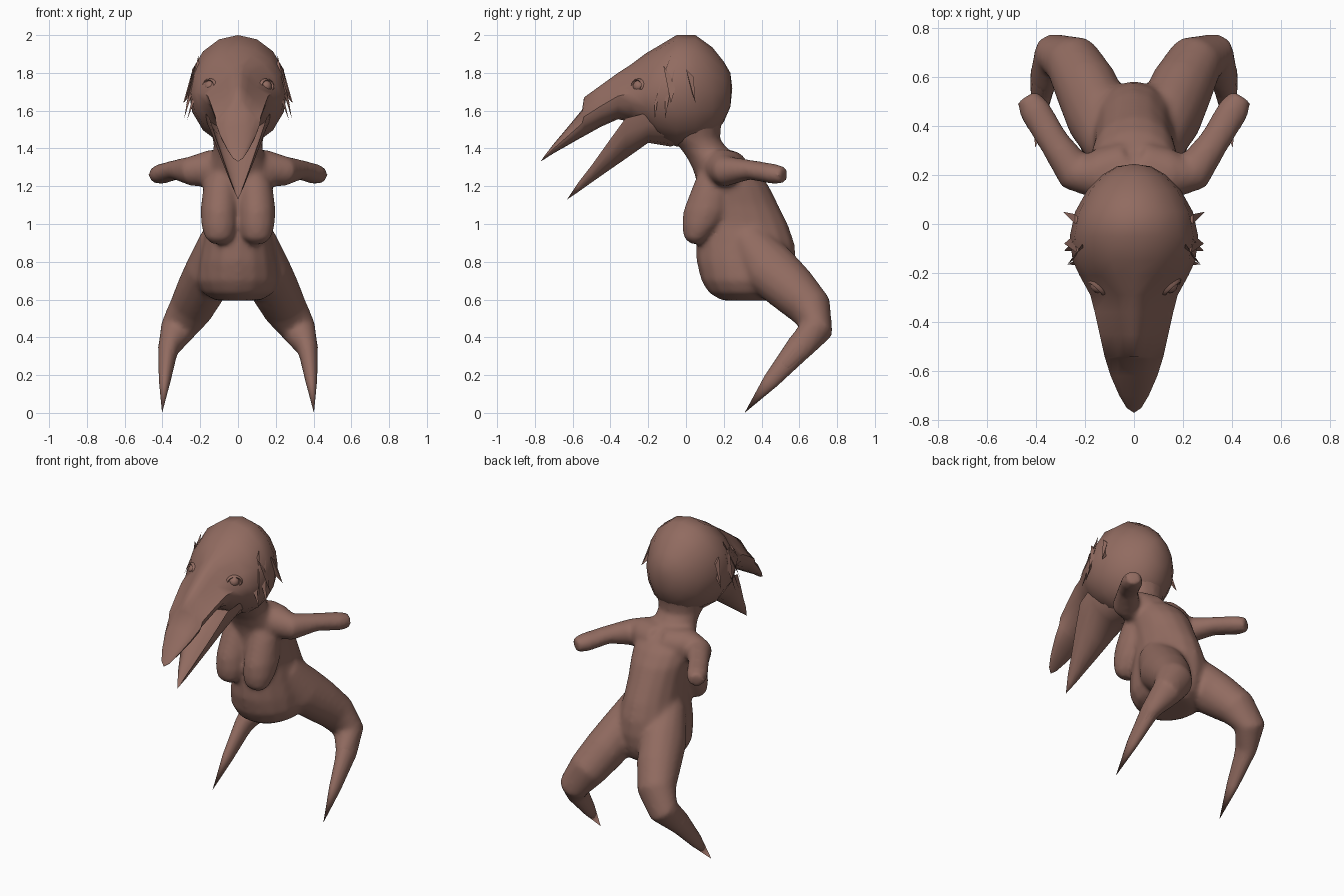
import bpy, bmesh, math
from mathutils import Vector

SIDES = 16
skin = bpy.data.materials.new("brown_skin")
skin.diffuse_color = (0.285, 0.148, 0.118, 1)


def select(obs):
    bpy.ops.object.select_all(action='DESELECT')
    for ob in obs:
        ob.select_set(True)
    bpy.context.view_layer.objects.active = obs[0]


def finish(name, bm, mirror=False, angle=50):
    bmesh.ops.remove_doubles(bm, verts=bm.verts, dist=0.0005)
    edges = [e for e in bm.edges if e.is_boundary]
    if edges:
        bmesh.ops.holes_fill(bm, edges=edges, sides=0)
    bmesh.ops.recalc_face_normals(bm, faces=bm.faces)
    me = bpy.data.meshes.new(name)
    bm.to_mesh(me)
    bm.free()
    me.materials.append(skin)
    ob = bpy.data.objects.new(name, me)
    bpy.context.collection.objects.link(ob)
    select([ob])
    bpy.ops.object.shade_smooth_by_angle(angle=math.radians(angle))
    if mirror:
        ob.modifiers.new("mirror", 'MIRROR').use_mirror_merge = False
    return ob


def loft(name, rings, mirror=False, angle=50, trough=False):
    """Skin a list of (centre, axis_u, axis_v, top taper) rings; a trough is hollow on top."""
    bm = bmesh.new()
    loops = []
    for c, u, v, taper in rings:
        loop = []
        for i in range(SIDES):
            a = 2 * math.pi * i / SIDES
            x, y = math.cos(a), math.sin(a)
            x *= 1 - taper * math.sqrt(max(y, 0))
            if trough:
                y = 1 - 2 * abs(y) * (0.55 if y > 0 else 1)
            loop.append(bm.verts.new(c + u * x + v * y))
        loops.append(loop)
    for a, b in zip(loops, loops[1:]):
        for i in range(SIDES):
            j = (i + 1) % SIDES
            bm.faces.new((a[i], a[j], b[j], b[i]))
    return finish(name, bm, mirror, angle)


def level(z, y0, y1, w, x=0):
    """Horizontal slice from front y0 to back y1."""
    return Vector((x, (y0 + y1) / 2, z)), Vector((w, 0, 0)), Vector((0, (y1 - y0) / 2, 0)), 0


def upright(y, z0, z1, w, taper=0):
    """Vertical slice from bottom z0 to top z1."""
    return Vector((0, y, (z0 + z1) / 2)), Vector((w, 0, 0)), Vector((0, 0, (z1 - z0) / 2)), taper


def tube(path):
    """Slices across a path of (x, y, z, side radius, other radius)."""
    pts = [Vector(p[:3]) for p in path]
    rings = []
    for i, p in enumerate(path):
        t = (pts[min(i + 1, len(pts) - 1)] - pts[max(i - 1, 0)]).normalized()
        up = Vector((0, 0, 1)) if abs(t.z) < 0.5 else Vector((0, 1, 0))
        u = t.cross(up).normalized()
        rings.append((pts[i], u * p[3], t.cross(u) * p[4], 0))
    return rings


# Neck and torso
torso = loft("body", [level(*s) for s in (
    (1.60, -0.12, 0.212, 0.185), (1.52, -0.13, 0.187, 0.155), (1.45, -0.08, 0.18, 0.135),
    (1.40, -0.03, 0.22, 0.13), (1.35, 0.005, 0.29, 0.15),
    (1.28, 0.04, 0.38, 0.185), (1.20, 0.06, 0.44, 0.18), (1.10, 0.06, 0.49, 0.17),
    (1.00, 0.06, 0.54, 0.17), (0.90, 0.055, 0.575, 0.19), (0.80, 0.055, 0.585, 0.21),
    (0.70, 0.08, 0.57, 0.22), (0.635, 0.12, 0.54, 0.19), (0.595, 0.19, 0.48, 0.12))])

# Chest
breast = loft("breast", [level(*s) for s in (
    (0.895, 0.025, 0.08, 0.04, 0.10), (0.925, -0.012, 0.12, 0.075, 0.10),
    (0.99, -0.022, 0.18, 0.096, 0.099), (1.07, -0.015, 0.23, 0.100, 0.099),
    (1.15, 0.015, 0.24, 0.096, 0.095), (1.22, 0.043, 0.24, 0.09, 0.09),
    (1.29, 0.07, 0.22, 0.06, 0.08))], True)

# Arms sweeping out and back
arm = loft("arm", tube((
    (0.02, 0.24, 1.30, 0.10, 0.09), (0.14, 0.20, 1.295, 0.11, 0.10),
    (0.245, 0.215, 1.28, 0.083, 0.08), (0.33, 0.34, 1.287, 0.063, 0.053),
    (0.405, 0.465, 1.265, 0.066, 0.054), (0.438, 0.52, 1.258, 0.047, 0.044))), True)

# Legs down to the shin
leg = loft("leg", tube((
    (0.09, 0.32, 0.92, 0.11, 0.11), (0.145, 0.44, 0.765, 0.13, 0.15),
    (0.195, 0.56, 0.655, 0.13, 0.135), (0.25, 0.66, 0.55, 0.118, 0.115),
    (0.322, 0.69, 0.44, 0.095, 0.090), (0.368, 0.595, 0.34, 0.057, 0.075),
    (0.385, 0.50, 0.23, 0.038, 0.050))), True)

# Melt the body parts into one soft skin
select([torso, breast, arm, leg])
bpy.ops.object.convert(target='MESH')
bpy.ops.object.join()
remesh = torso.modifiers.new("blend", 'REMESH')
remesh.mode = 'VOXEL'
remesh.voxel_size = 0.014
remesh.use_smooth_shade = True
soft = torso.modifiers.new("soften", 'SMOOTH')
soft.factor = 0.5
soft.iterations = 12

# Pointed feet
loft("foot", tube((
    (0.352, 0.64, 0.39, 0.055, 0.068), (0.37, 0.595, 0.34, 0.053, 0.070),
    (0.388, 0.45, 0.17, 0.031, 0.043), (0.402, 0.31, 0.0, 0, 0))), True)

# Skull running into the upper beak, with a step at the nose
loft("head_and_upper_beak", [upright(*s) for s in (
    (0.245, 1.72, 1.72, 0), (0.235, 1.62, 1.80, 0.07), (0.20, 1.54, 1.86, 0.13),
    (0.14, 1.46, 1.935, 0.19), (0.05, 1.42, 2.0, 0.24), (-0.05, 1.41, 2.0, 0.262),
    (-0.15, 1.45, 1.94, 0.25, 0.05), (-0.21, 1.49, 1.905, 0.222, 0.15),
    (-0.29, 1.54, 1.845, 0.178, 0.55), (-0.36, 1.555, 1.80, 0.16, 0.58),
    (-0.45, 1.515, 1.735, 0.14, 0.6), (-0.54, 1.465, 1.67, 0.12, 0.65),
    (-0.55, 1.46, 1.605, 0.117, 0.25), (-0.62, 1.42, 1.52, 0.095),
    (-0.70, 1.375, 1.425, 0.06), (-0.75, 1.343, 1.36, 0.03), (-0.77, 1.33, 1.33, 0))])

# Lower beak, hollow along its top
loft("lower_beak", [upright(*s) for s in (
    (-0.63, 1.13, 1.13, 0), (-0.57, 1.17, 1.22, 0.035), (-0.50, 1.22, 1.31, 0.067),
    (-0.40, 1.29, 1.45, 0.115), (-0.32, 1.345, 1.56, 0.15), (-0.20, 1.43, 1.59, 0.175),
    (-0.08, 1.41, 1.60, 0.16), (0.02, 1.45, 1.58, 0.12))], trough=True)

# Eyeballs and lids
bm = bmesh.new()
bmesh.ops.create_uvsphere(bm, u_segments=12, v_segments=8, radius=0.032)
mid = Vector((0.153, -0.257, 1.73))
nrm = Vector((0.66, -0.74, 0.15)).normalized()
for v in bm.verts:
    v.co += mid - nrm * 0.01
finish("eye", bm, True)
side = nrm.cross(Vector((0, 0, 1))).normalized()
rise = side.cross(nrm)
loft("eyelid", [(mid + nrm * d, side * r, rise * r * 0.8, 0) for d, r in (
    (-0.03, 0.060), (0.002, 0.050), (0.010, 0.040), (0.0, 0.032))], True)

# Thin feather tufts on the sides of the head: top, lower base, tip
bm = bmesh.new()
for a, b, tip in (
        ((0.21, -0.08, 1.89), (0.24, -0.13, 1.76), (0.275, -0.17, 1.63)),
        ((0.24, -0.06, 1.82), (0.24, -0.11, 1.70), (0.285, -0.11, 1.56)),
        ((0.21, -0.13, 1.80), (0.21, -0.17, 1.70), (0.27, -0.165, 1.55)),
        ((0.23, -0.12, 1.84), (0.25, -0.05, 1.74), (0.285, -0.08, 1.64)),
        ((0.24, 0.0, 1.82), (0.235, 0.03, 1.70), (0.29, 0.05, 1.64)),
        ((0.24, 0.0, 1.82), (0.24, 0.04, 1.78), (0.29, 0.05, 1.64))):
    a, b, tip = Vector(a), Vector(b), Vector(tip)
    back = (a + b) / 2 - Vector((0.02, 0, 0))
    v = [bm.verts.new(p) for p in (a, b, tip, back)]
    for f in ((0, 1, 2), (0, 2, 3), (1, 3, 2), (0, 3, 1)):
        bm.faces.new([v[i] for i in f])
finish("feather_tufts", bm, True, 20)
